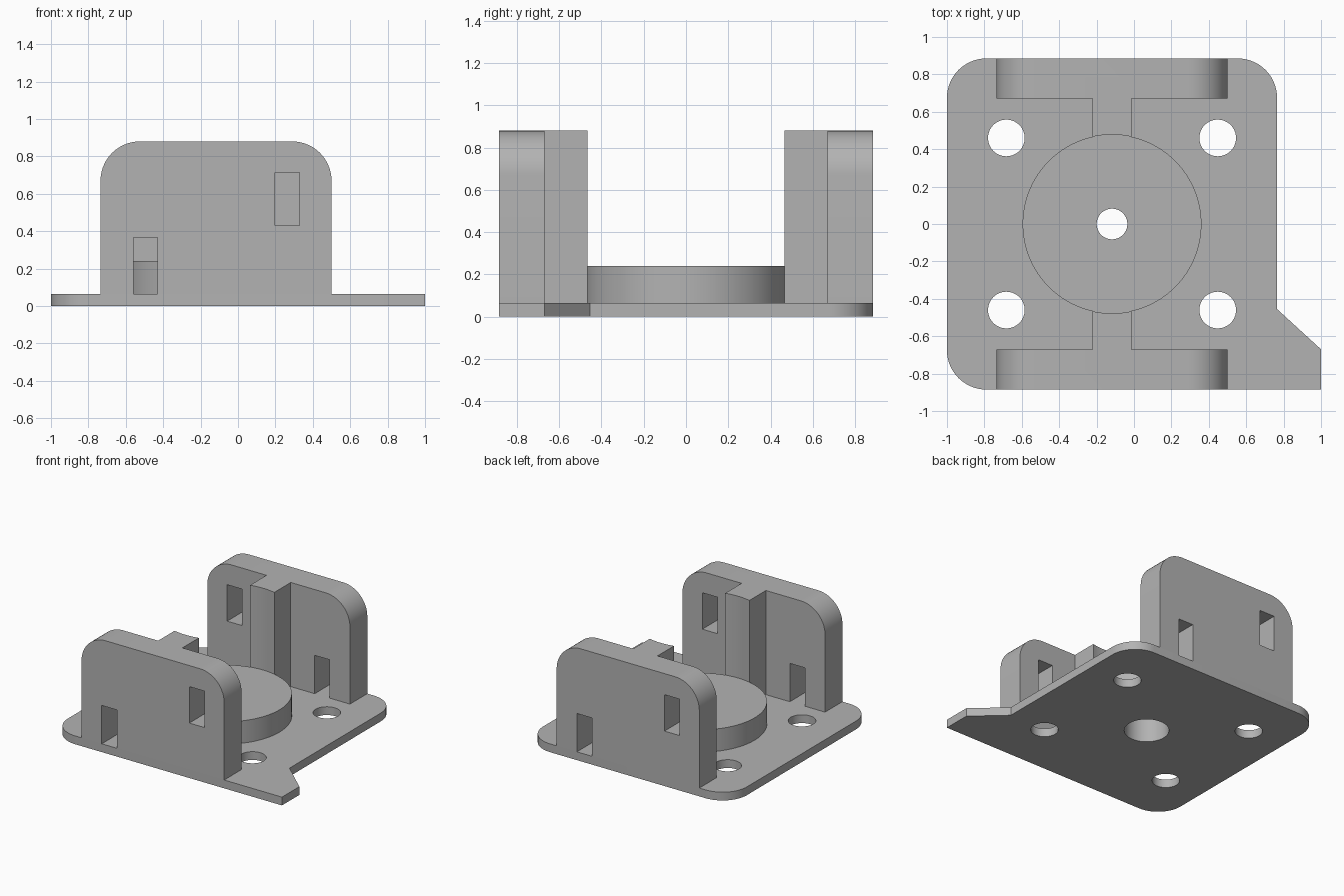
import bpy, bmesh, math
from mathutils import Vector

default = bpy.data.objects.get("Cube")
if default:
    bpy.data.objects.remove(default, do_unlink=True)

AXIS_X = -0.1175          # vertical axis of the mount
BASE, TOP = 0.065, 0.88   # plate thickness, wall top
HALF_Y, INNER_Y = 0.885, 0.67
DISC_R, DISC_TOP = 0.478, 0.24
WALL_HALF, ROUND = 0.6175, 0.21

grey = bpy.data.materials.new("plain grey")
grey.use_nodes = True
grey.diffuse_color = (0.45, 0.45, 0.45, 1)
grey.node_tree.nodes["Principled BSDF"].inputs["Base Color"].default_value = (0.45, 0.45, 0.45, 1)


def outline(corners, steps=14):
    """Corner list (x, y, radius) of a right-angled outline -> points with rounded corners."""
    pts = []
    for i, (x, y, r) in enumerate(corners):
        p = Vector((x, y))
        if not r:
            pts.append(p)
            continue
        a = (Vector(corners[i - 1][:2]) - p).normalized() * r
        b = (Vector(corners[(i + 1) % len(corners)][:2]) - p).normalized() * r
        for k in range(steps + 1):
            t = math.pi / 2 * k / steps
            pts.append(p + a + b - b * math.cos(t) - a * math.sin(t))
    return pts


def prism(name, pts, low, high, upright=False):
    """Extrude an outline along z, or along y when upright."""
    def place(p, d):
        return (p[0], d, p[1]) if upright else (p[0], p[1], d)
    bm = bmesh.new()
    face = bm.faces.new([bm.verts.new(place(p, low)) for p in pts])
    new = bmesh.ops.extrude_face_region(bm, geom=[face])["geom"]
    shift = Vector(place((0, 0), high - low))
    bmesh.ops.translate(bm, vec=shift, verts=[v for v in new if isinstance(v, bmesh.types.BMVert)])
    bmesh.ops.recalc_face_normals(bm, faces=bm.faces)
    mesh = bpy.data.meshes.new(name)
    bm.to_mesh(mesh)
    bm.free()
    mesh.materials.append(grey)
    obj = bpy.data.objects.new(name, mesh)
    obj.location.x = AXIS_X
    bpy.context.collection.objects.link(obj)
    return obj


def cylinder(name, r, low, high, x=0, y=0, n=64):
    ring = [(x + r * math.cos(math.tau * k / n), y + r * math.sin(math.tau * k / n)) for k in range(n)]
    return prism(name, ring, low, high)


def box(name, x0, x1, y0, y1, z0, z1):
    return prism(name, [(x0, y0), (x1, y0), (x1, y1), (x0, y1)], z0, z1)


def combine(obj, tool, operation="DIFFERENCE"):
    """Apply a boolean and discard the tool."""
    bpy.context.view_layer.update()
    mod = obj.modifiers.new("combine", "BOOLEAN")
    mod.operation, mod.object, mod.solver = operation, tool, "EXACT"
    mesh = bpy.data.meshes.new_from_object(obj.evaluated_get(bpy.context.evaluated_depsgraph_get()))
    obj.modifiers.clear()
    obj.data = mesh
    bpy.data.objects.remove(tool, do_unlink=True)


# Base plate with rounded corners and a pointed tab at the front left
side, tip = 0.8825, 1 - AXIS_X
plate = prism("base_plate", outline([
    (-side, -HALF_Y, ROUND), (tip, -HALF_Y, 0), (tip, -INNER_Y, 0),
    (side, -0.455, 0), (side, HALF_Y, ROUND), (-side, HALF_Y, ROUND)]), 0, BASE)
for sx in (-1, 1):
    for sy in (-1, 1):
        combine(plate, cylinder("screw_hole", 0.098, -0.1, 0.2, sx * 0.565, sy * 0.46))
combine(plate, cylinder("bore", 0.16, -0.1, 0.2))

# Raised disc: narrow hole above, wide bore below
disc = cylinder("center_disc", DISC_R, BASE, DISC_TOP, n=128)
combine(disc, cylinder("pin_hole", 0.082, 0, 0.4))
combine(disc, cylinder("bore", 0.16, 0, 0.2))


def side_wall(name):
    wall = prism(name, outline([
        (-WALL_HALF, BASE, 0), (WALL_HALF, BASE, 0),
        (WALL_HALF, TOP, ROUND), (-WALL_HALF, TOP, ROUND)]), -HALF_Y, -INNER_Y, upright=True)
    # Central rib whose end follows the disc edge
    half, deep = 0.105, -INNER_Y - 0.1
    arc = [half - 2 * half * k / 10 for k in range(11)]
    rib = prism("rib", [(-half, deep), (half, deep)] +
                [(x, -math.sqrt(DISC_R ** 2 - x * x)) for x in arc], BASE, TOP)
    combine(wall, rib, "UNION")
    # One low and one high slot
    combine(wall, box("low_slot", -0.4425, -0.3125, -1, -0.6, 0, 0.365))
    combine(wall, box("high_slot", 0.3155, 0.4455, -1, -0.6, 0.43, 0.715))
    return wall


front = side_wall("front_wall")
back = side_wall("back_wall")
back.rotation_euler.z = math.pi

# Smooth the rounded surfaces, keep the edges sharp
bpy.ops.object.select_all(action="DESELECT")
for obj in (plate, disc, front, back):
    obj.select_set(True)
bpy.context.view_layer.objects.active = plate
bpy.ops.object.shade_smooth_by_angle(angle=math.radians(30))
